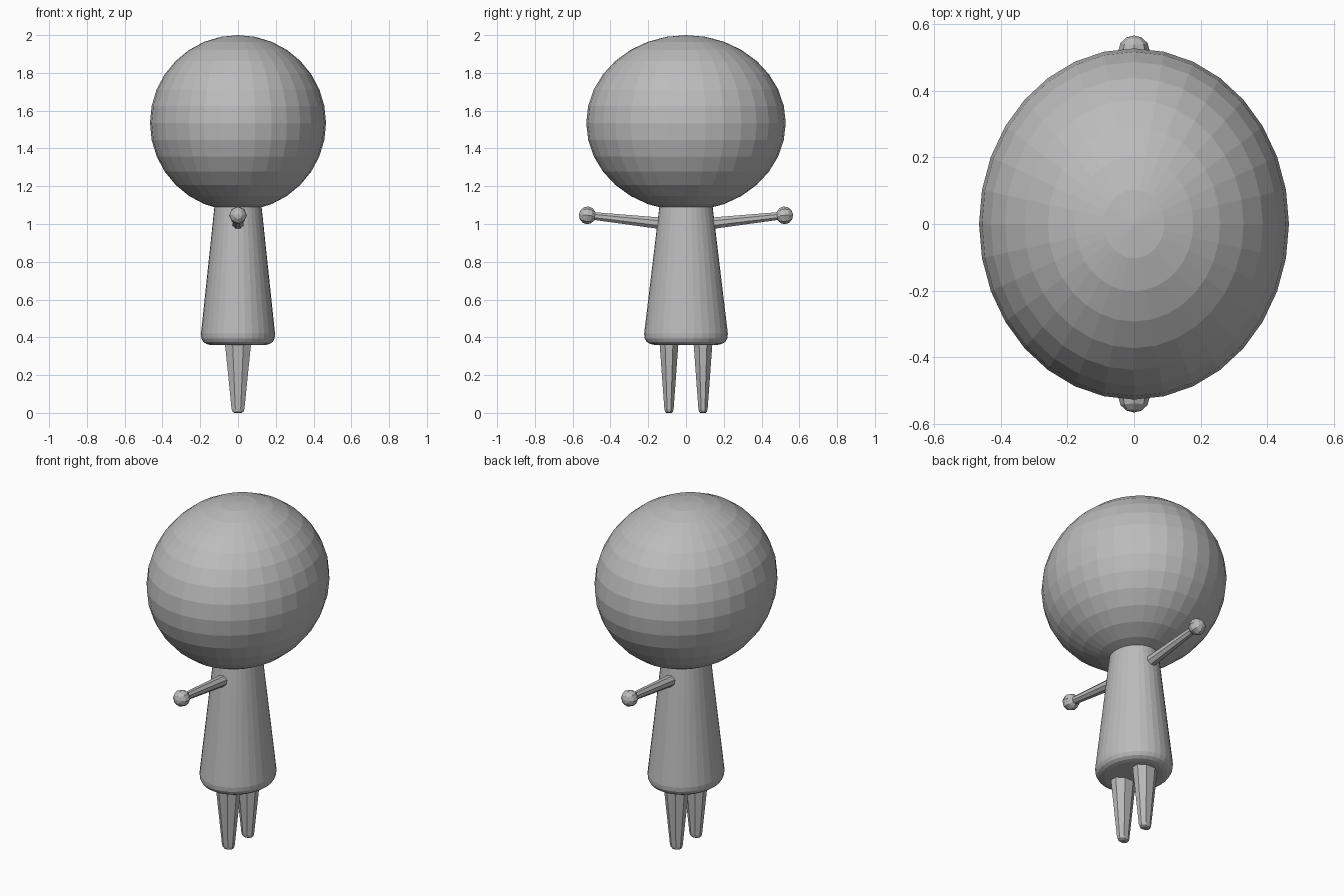
import bpy
from math import pi, sin, cos
from mathutils import Vector

if "Cube" in bpy.data.objects:
    bpy.data.objects.remove(bpy.data.objects["Cube"])

grey = bpy.data.materials.new("plain grey")
grey.use_nodes = True
GREY = (0.5, 0.5, 0.5, 1)
grey.diffuse_color = GREY
grey.node_tree.nodes["Principled BSDF"].inputs["Base Color"].default_value = GREY


def lathe(name, profile, sides, base, axis=(0, 0, 1), squash=(1, 1), turn=0.0):
    """Closed flat-shaded form turned from (radius, height) pairs along an axis."""
    rot = Vector((0, 0, 1)).rotation_difference(Vector(axis).normalized())
    base = Vector(base)
    verts, faces = [], []
    for r, h in profile:
        for i in range(sides):
            a = 2 * pi * i / sides + turn
            p = Vector((r * squash[0] * cos(a), r * squash[1] * sin(a), h))
            verts.append(base + rot @ p)
    for k in range(len(profile) - 1):
        for i in range(sides):
            j = (i + 1) % sides
            a, b = k * sides, (k + 1) * sides
            faces.append((a + i, a + j, b + j, b + i))
    faces.append(tuple(reversed(range(sides))))
    faces.append(tuple(range(len(verts) - sides, len(verts))))
    mesh = bpy.data.meshes.new(name)
    mesh.from_pydata(verts, [], faces)
    mesh.materials.append(grey)
    obj = bpy.data.objects.new(name, mesh)
    bpy.context.collection.objects.link(obj)
    return obj


def ball(name, segments, rings, centre, scale, tilt=0.0):
    bpy.ops.mesh.primitive_uv_sphere_add(segments=segments, ring_count=rings,
                                         radius=1, location=centre)
    obj = bpy.context.object
    obj.name = name
    obj.scale = scale
    obj.rotation_euler.x = tilt
    obj.data.materials.append(grey)
    return obj


# Head
ball("head", 32, 16, (0, 0, 1.535), (0.466, 0.528, 0.465))

# Dress-like body with a rounded hem
hem = [(0.148, 0.36), (0.168, 0.365), (0.184, 0.376), (0.194, 0.395), (0.196, 0.42)]
lathe("body", hem + [(0.125, 1.09), (0.115, 1.13)], 32, (0, 0, 0), squash=(1, 1.13))

for side, y in (("left", 1), ("right", -1)):
    # Legs, tapering to rounded feet
    lathe(side + "_leg", [(0.021, 0.004), (0.032, 0.010), (0.037, 0.025), (0.08, 0.42)],
          8, (0, 0.09 * y, 0), squash=(1, 0.72), turn=pi / 8)
    # Arms, rising slightly outwards
    shoulder = Vector((0, 0.10 * y, 1.0))
    hand = Vector((0, 0.522 * y, 1.046))
    reach = hand - shoulder
    lathe(side + "_arm", [(0.034, 0), (0.021, reach.length)], 8, shoulder, reach, turn=pi / 8)
    # Hands
    ball(side + "_hand", 8, 6, hand, (0.047, 0.047, 0.045), -y * (pi / 2 - 0.11))

# Settle the feet on the ground
for foot in ("left_leg", "right_leg"):
    bpy.data.objects[foot].location.z = -0.004
